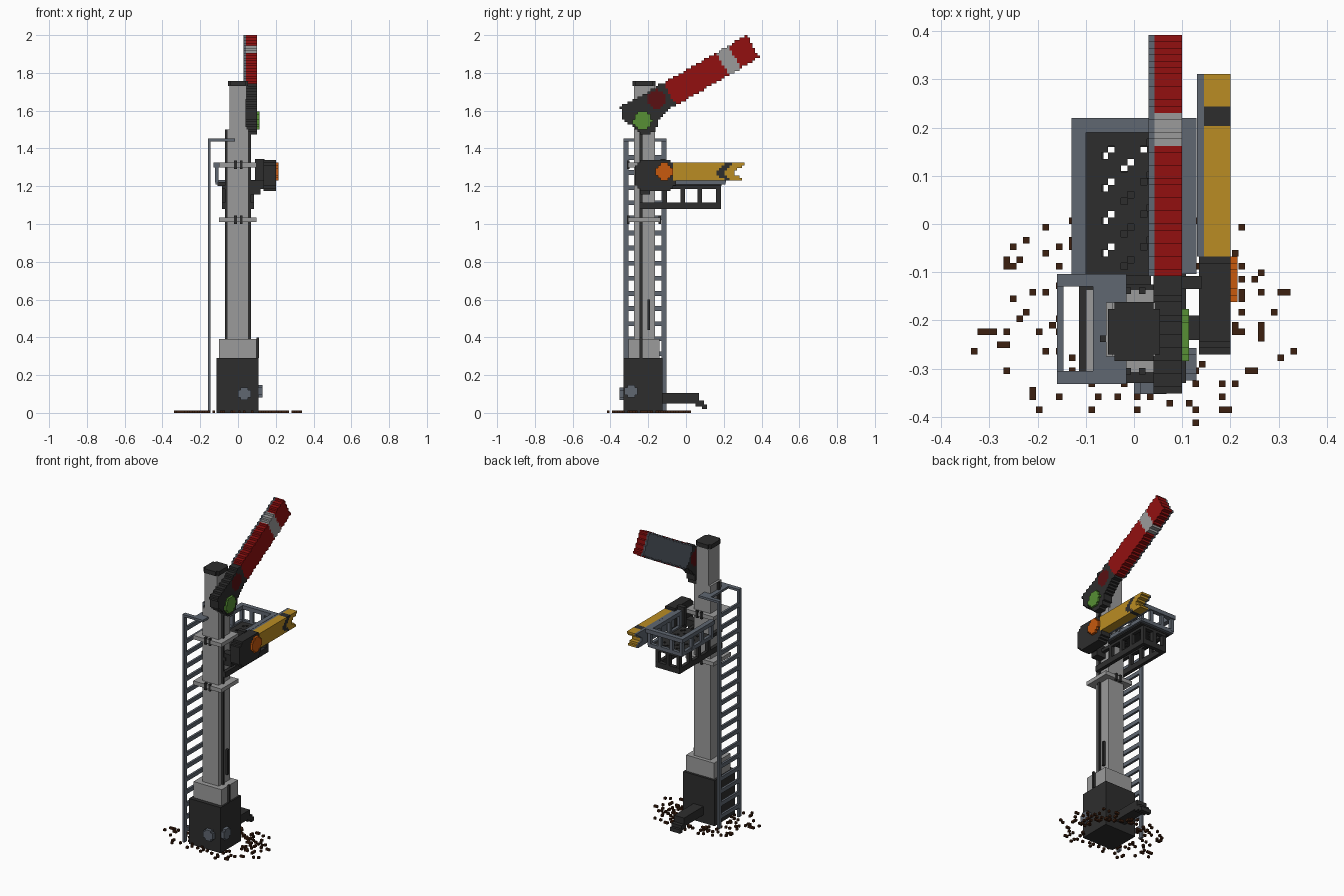
import bpy, bmesh, math, random

if "Cube" in bpy.data.objects:
    bpy.data.objects.remove(bpy.data.objects["Cube"], do_unlink=True)

V = 2 / 148  # size of one block
random.seed(7)


def make_mat(name, rgb):
    m = bpy.data.materials.new(name)
    m.use_nodes = True
    m.diffuse_color = (*rgb, 1)
    bsdf = m.node_tree.nodes["Principled BSDF"]
    bsdf.inputs["Base Color"].default_value = (*rgb, 1)
    bsdf.inputs["Roughness"].default_value = 0.9
    return m


M = {n: make_mat(n.replace("_", " "), c) for n, c in {
    "charcoal": (0.027, 0.027, 0.027),
    "light_grey": (0.33, 0.33, 0.33),
    "steel_blue": (0.115, 0.135, 0.165),
    "signal_red": (0.29, 0.005, 0.005),
    "dark_red": (0.10, 0.005, 0.006),
    "amber_yellow": (0.49, 0.265, 0.017),
    "lamp_orange": (0.58, 0.10, 0.004),
    "lamp_green": (0.095, 0.28, 0.035),
    "soil_brown": (0.045, 0.014, 0.005)}.items()}


def finish(name, bm, mats):
    bmesh.ops.recalc_face_normals(bm, faces=bm.faces)
    me = bpy.data.meshes.new(name)
    bm.to_mesh(me)
    bm.free()
    for m in mats:
        me.materials.append(M[m])
    ob = bpy.data.objects.new(name, me)
    bpy.context.collection.objects.link(ob)
    return ob


def boxes(name, mat, *spans):
    """One object of boxes, each (x0, x1, y0, y1, z0, z1)."""
    bm = bmesh.new()
    for x0, x1, y0, y1, z0, z1 in spans:
        vs = bmesh.ops.create_cube(bm, size=1)["verts"]
        for v in vs:
            v.co = (x0 + (v.co.x + .5) * (x1 - x0), y0 + (v.co.y + .5) * (y1 - y0),
                    z0 + (v.co.z + .5) * (z1 - z0))
    return finish(name, bm, [mat])


def slab(name, axis, d0, d1, bounds, paint):
    """Stepped block slab; paint(a, b) gives a material name or None per cell."""
    a0, a1, b0, b1 = (round(t / V) for t in bounds)
    cells = {}
    for i in range(a0, a1):
        for j in range(b0, b1):
            m = paint((i + .5) * V, (j + .5) * V)
            if m:
                cells[i, j] = m
    mats = sorted(set(cells.values()))
    bm = bmesh.new()

    def pt(a, b, d):
        p = [a * V, b * V]
        p.insert("xyz".index(axis), d)
        return bm.verts.new(p)

    for (i, j), m in cells.items():
        ring = [(i, j), (i + 1, j), (i + 1, j + 1), (i, j + 1)]
        quads = [[(*c, d0) for c in ring], [(*c, d1) for c in ring]]
        for k, (di, dj) in enumerate([(0, -1), (1, 0), (0, 1), (-1, 0)]):
            if (i + di, j + dj) not in cells:
                p, q = ring[k], ring[(k + 1) % 4]
                quads.append([(*p, d0), (*q, d0), (*q, d1), (*p, d1)])
        for q in quads:
            bm.faces.new([pt(*c) for c in q]).material_index = mats.index(m)
    bmesh.ops.remove_doubles(bm, verts=bm.verts, dist=1e-5)
    return finish(name, bm, mats)


def disc(ca, cb, r, mat):
    return lambda a, b: mat if math.hypot(a - ca, b - cb) < r else None


def inside(poly, a, b):
    hit = False
    for (xa, ya), (xb, yb) in zip(poly, poly[1:] + poly[:1]):
        if (ya > b) != (yb > b) and a < (xb - xa) * (b - ya) / (yb - ya) + xa:
            hit = not hit
    return hit


# Post, plinth and base
boxes("base", "charcoal", (-.114, .108, -.33, -.125, 0, .29))
boxes("plinth", "light_grey", (-.1, .098, -.305, -.14, .29, .392))
boxes("post", "light_grey", (-.058, .056, -.275, -.163, .39, 1.5),
      (-.045, .045, -.275, -.163, 1.5, 1.73))
slab("post_cap", "z", 1.73, 1.757, (-.054, .054, -.284, -.162),
     lambda x, y: "charcoal" if abs(x) + abs(y + .223) < .1 else None)
boxes("post_bands", "light_grey", *[(-.1, .098, -.308, -.136, z, z + .025) for z in (1.01, 1.3)])
boxes("band_bolts", "charcoal", *[(x, x + V, y, y + V, z, z + .045)
      for z in (1.0, 1.29) for x in (-.02, .01) for y in (-.312, -.145)])
boxes("side_rods", "charcoal", (-.07, -.058, -.245, -.231, .39, 1.5),
      (.056, .068, -.245, -.231, .39, 1.5), (.056, .07, -.205, -.19, .44, .6),
      (.098, .11, -.245, -.231, .29, .4))

# Base fittings
slab("front_wheel", "y", -.352, -.33, (0, .08, .05, .15), disc(.034, .1, .036, "steel_blue"))
slab("side_wheel", "x", .108, .13, (-.34, -.24, .05, .2), disc(-.29, .115, .036, "steel_blue"))
boxes("rear_lever", "charcoal", (-.035, .035, -.125, .07, .05, .105),
      (-.035, .035, .05, .095, .035, .065), (-.035, .035, .085, .11, .02, .045))

# Ladder with its top bracket
LX = (-.16, -.146)
boxes("ladder_rails", "steel_blue", (*LX, -.332, -.305, 0, 1.452), (*LX, -.13, -.104, 0, 1.452))
boxes("ladder_rungs", "steel_blue", *[(*LX, -.305, -.13, .06 + k * .08, .085 + k * .08)
                                      for k in range(17)])
boxes("ladder_bracket", "steel_blue", (-.16, -.016, -.332, -.305, 1.438, 1.452),
      (-.16, -.016, -.13, -.104, 1.438, 1.452), (-.085, -.016, -.305, -.13, 1.438, 1.452))


# Service platform with grating, rails and support frame
def grating(x, y):
    i, j = math.floor(x / V), math.floor(y / V)
    edge = abs(x) > .085 or y > .17 or y < -.09
    return None if (i - j) % 5 == 0 and i % 3 and not edge else "charcoal"


slab("platform_floor", "z", 1.2, 1.222, (-.108, .108, -.108, .19), grating)
rail = [(s * .13, s * .1, -.104, .22, 1.3, 1.325) for s in (-1, 1)]
rail.append((-.1, .1, .19, .22, 1.3, 1.325))
rail += [(s * .12, s * .1, -.104, .21, 1.208, 1.232) for s in (-1, 1)]
rail.append((-.1, .1, .19, .21, 1.208, 1.232))
rail += [(s * .122, s * .102, y, y + .022, 1.22, 1.3) for s in (-1, 1)
         for y in (-.104, -.005, .094, .19)]
rail += [(x - .011, x + .011, .19, .21, 1.22, 1.3) for x in (-.04, .04)]
boxes("platform_railing", "steel_blue", *[(min(a, b), max(a, b), *r) for a, b, *r in rail])
frame = []
for x in (-.085, .063):
    frame.append((x, x + .022, -.245, .186, 1.08, 1.115))
    frame.append((x, x + .022, -.245, .186, 1.185, 1.205))
    frame += [(x, x + .022, y, y + .025, 1.1, 1.2) for y in (-.125, -.03, .06, .16)]
frame.append((-.065, .065, .16, .186, 1.08, 1.115))
frame.append((-.065, .065, .16, .186, 1.185, 1.205))
frame.append((-.012, .012, .16, .186, 1.1, 1.2))
boxes("platform_support", "charcoal", *frame)

# Upper signal arm, raised 30 degrees
OY, OZ, LEN, HALF = -.085, 1.687, .508, .068
C, S = math.cos(math.radians(30)), math.sin(math.radians(30))


def arm_local(y, z):
    return (y - OY) * C + (z - OZ) * S, (z - OZ) * C - (y - OY) * S


def arm_face(y, z):
    u, w = arm_local(y, z)
    if not (0 <= u <= LEN and abs(w) < HALF):
        return None
    return "light_grey" if .322 < u < .395 else "signal_red"


ARM = (-.12, .4, 1.6, 2.0)
slab("upper_arm", "x", .043, .1, ARM, arm_face)
slab("upper_arm_back", "x", .03, .043, ARM, lambda y, z: arm_face(y, z) and "steel_blue")

# Spectacle plate with the two lenses
SPEC = [(-.347, 1.62), (-.21, 1.695), (-.13, 1.748), (-.105, 1.745), (-.045, 1.64),
        (-.14, 1.565), (-.165, 1.485), (-.23, 1.472), (-.33, 1.555)]
red_lens = disc(-.156, 1.66, .05, "dark_red")


def spectacle(y, z):
    if arm_face(y, z) or not inside(SPEC, y, z):
        return None
    return red_lens(y, z) or "charcoal"


slab("spectacle_plate", "x", .04, .1, (-.36, -.03, 1.46, 1.76), spectacle)
slab("green_lens", "x", .095, .114, (-.3, -.16, 1.48, 1.61), disc(-.23, 1.546, .049, "lamp_green"))


# Lower signal arm with chevron and fishtail end
def lower_arm(y, z):
    notch = y - abs(z - 1.272) * 1.3
    if notch > .252:
        return None
    return "charcoal" if .15 < notch < .19 else "amber_yellow"


LOW = (-.068, .32, 1.224, 1.322)
slab("lower_arm", "x", .145, .2, LOW, lower_arm)
slab("lower_arm_back", "x", .131, .145, LOW, lambda y, z: lower_arm(y, z) and "steel_blue")
slab("lower_lamp_box", "x", .135, .2, (-.265, -.058, 1.18, 1.335),
     lambda y, z: "charcoal" if abs(y + .16) + abs(z - 1.257) < .155 else None)
slab("orange_lens", "x", .195, .215, (-.17, -.06, 1.22, 1.34), disc(-.117, 1.277, .046, "lamp_orange"))
boxes("lower_arm_bracket", "charcoal", (.056, .14, -.24, -.19, 1.185, 1.23),
      (.056, .12, -.24, -.19, 1.155, 1.19), (.09, .14, -.135, -.108, 1.23, 1.345))

# Loose soil scattered around the foot
spots = {(-25, -20), (24, -20), (-7, -29), (0, -29)}
while len(spots) < 125:
    a, r = random.uniform(0, math.tau), 1 + random.random() ** 1.4
    x, y = .165 * r * math.cos(a), -.19 + .125 * r * math.sin(a)
    if abs(x) > .11 or not -.33 < y < -.125:
        spots.add((round(x / V), round(y / V)))
boxes("soil", "soil_brown", *[(i * V, (i + 1) * V, j * V, (j + 1) * V, 0, V)
                              for i, j in sorted(spots)])
